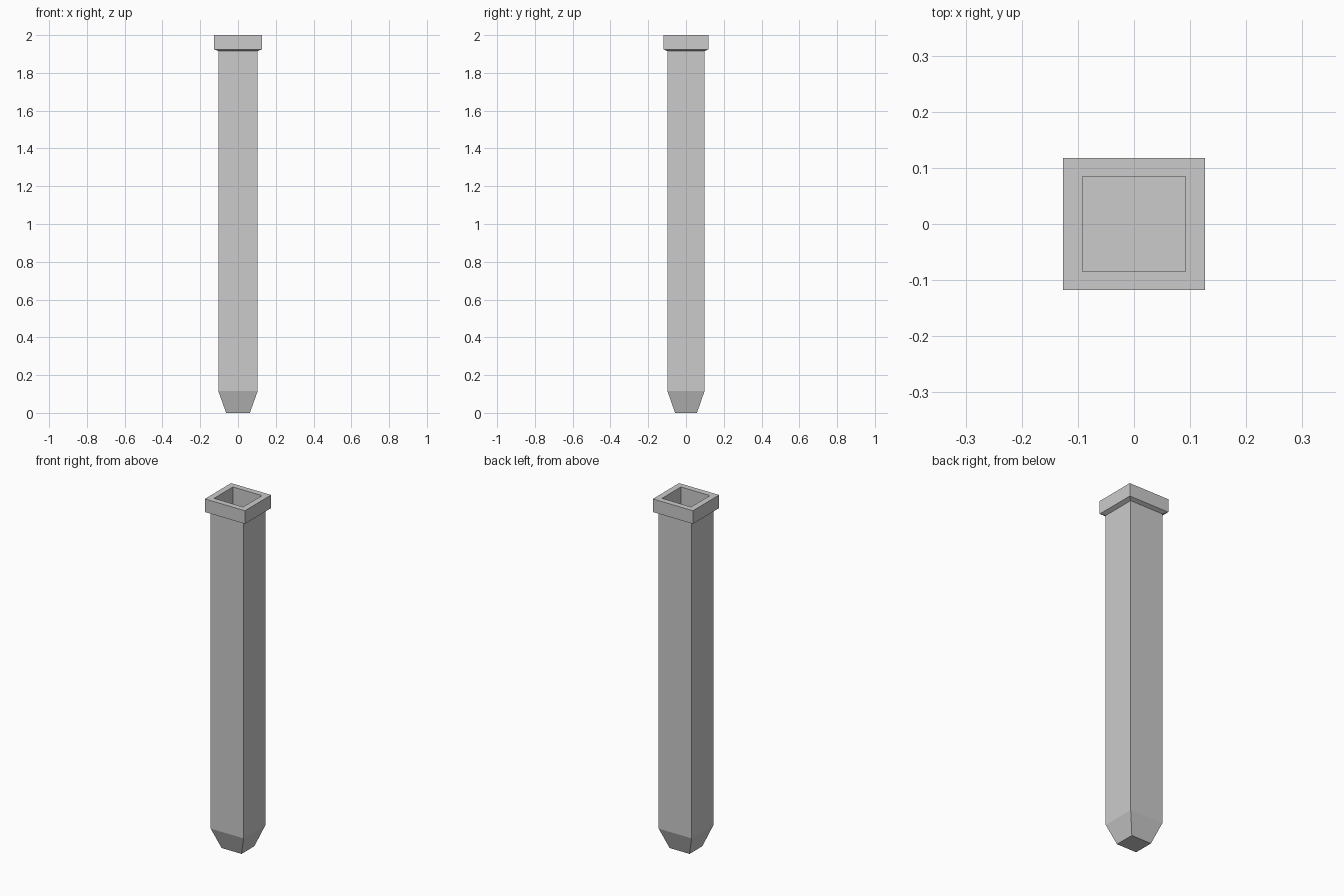
import bpy, bmesh

if "Cube" in bpy.data.objects:
    bpy.data.objects.remove(bpy.data.objects["Cube"])


def loft(name, rings):
    """Skin rectangular rings (half x, half y, z) and cap both ends."""
    bm = bmesh.new()
    loops = [[bm.verts.new((sx * hx, sy * hy, z))
              for sx, sy in ((-1, -1), (1, -1), (1, 1), (-1, 1))]
             for hx, hy, z in rings]
    for a, b in zip(loops, loops[1:]):
        for i in range(4):
            j = (i + 1) % 4
            bm.faces.new((a[i], a[j], b[j], b[i]))
    bm.faces.new(loops[0][::-1])
    bm.faces.new(loops[-1])
    bmesh.ops.recalc_face_normals(bm, faces=bm.faces)
    mesh = bpy.data.meshes.new(name)
    bm.to_mesh(mesh)
    bm.free()
    obj = bpy.data.objects.new(name, mesh)
    bpy.context.collection.objects.link(obj)
    return obj


# Hollow square post: tapered foot, straight shaft, flared collar, deep socket
loft("hollow_post", [
    (0.063, 0.058, 0.0),       # foot tip
    (0.104, 0.098, 0.115),     # top of taper
    (0.104, 0.098, 1.915),     # shaft top
    (0.1265, 0.118, 1.925),    # collar underside
    (0.1265, 0.118, 2.0),      # collar rim, outer
    (0.092, 0.085, 2.0),       # collar rim, inner
    (0.092, 0.085, 0.115),     # socket floor
])
